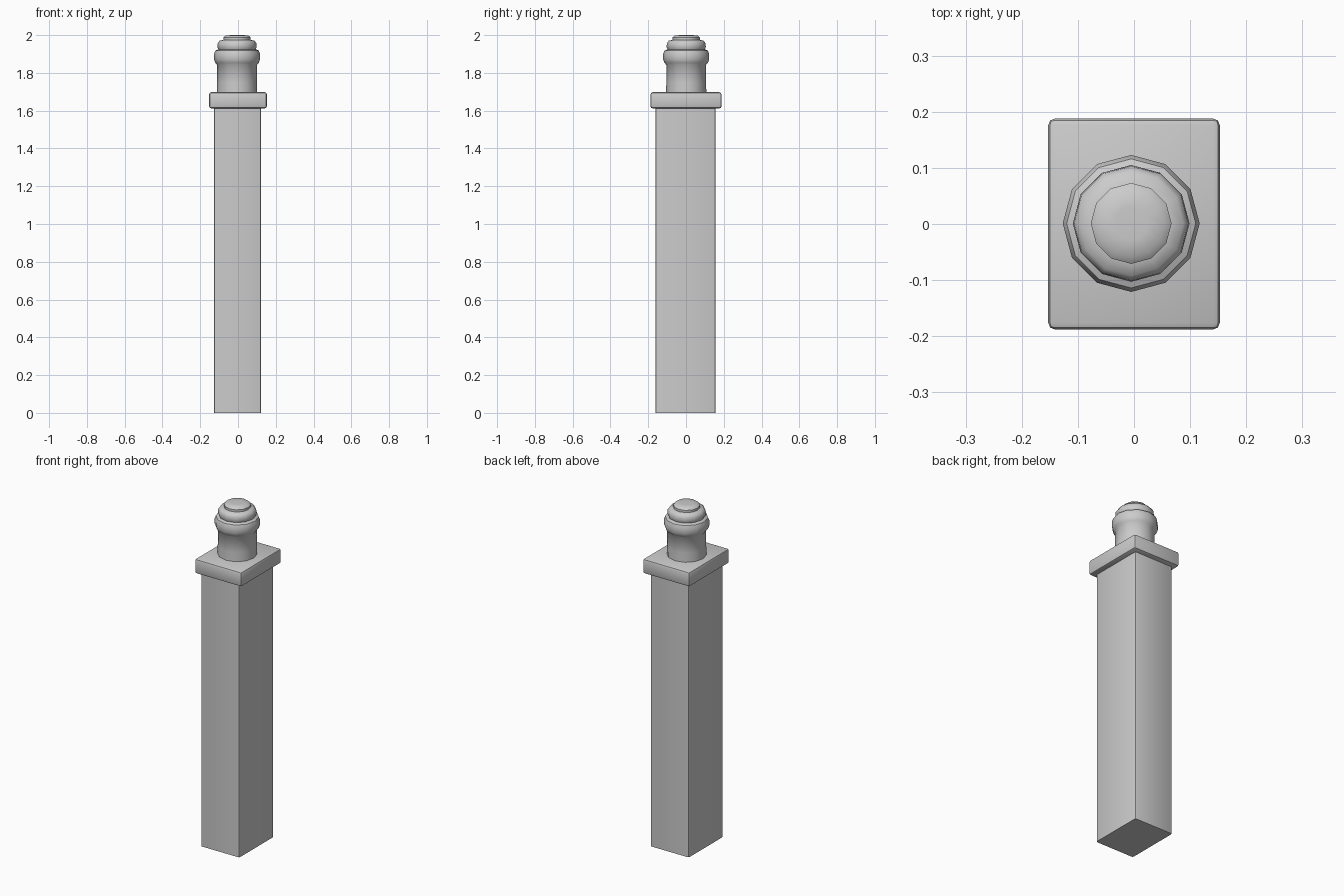
import bpy, bmesh, math

if "Cube" in bpy.data.objects:
    bpy.data.objects.remove(bpy.data.objects["Cube"])


def finish(obj, angle):
    bpy.ops.object.select_all(action='DESELECT')
    obj.select_set(True)
    bpy.context.view_layer.objects.active = obj
    bpy.ops.object.shade_smooth_by_angle(angle=math.radians(angle))


def box(name, x0, x1, y0, y1, z0, z1, bevel, vertical_only=False):
    bpy.ops.mesh.primitive_cube_add(size=1)
    obj = bpy.context.object
    obj.name = name
    bm = bmesh.new()
    bm.from_mesh(obj.data)
    for v in bm.verts:
        v.co.x = x1 if v.co.x > 0 else x0
        v.co.y = y1 if v.co.y > 0 else y0
        v.co.z = z1 if v.co.z > 0 else z0
    edges = [e for e in bm.edges
             if not vertical_only or abs(e.verts[0].co.z - e.verts[1].co.z) > 0.01]
    bmesh.ops.bevel(bm, geom=edges, offset=bevel, segments=2, profile=0.5, affect='EDGES')
    bm.to_mesh(obj.data)
    bm.free()
    finish(obj, 40)
    return obj


def lathe(name, profile, sides, cx, cy):
    bm = bmesh.new()
    rings = []
    for r, z in profile:
        rings.append([bm.verts.new((cx + r * math.cos(2 * math.pi * i / sides),
                                    cy + r * math.sin(2 * math.pi * i / sides), z))
                      for i in range(sides)])
    for a, b in zip(rings, rings[1:]):
        for i in range(sides):
            j = (i + 1) % sides
            bm.faces.new((a[i], a[j], b[j], b[i]))
    bm.faces.new(rings[-1])
    bm.faces.new(rings[0][::-1])
    mesh = bpy.data.meshes.new(name)
    bm.to_mesh(mesh)
    bm.free()
    obj = bpy.data.objects.new(name, mesh)
    bpy.context.collection.objects.link(obj)
    finish(obj, 45)
    return obj


# Rectangular shaft
box("post_shaft", -0.128, 0.122, -0.162, 0.157, 0.0, 1.62, 0.008, True)

# Overhanging cap slab
box("post_cap", -0.153, 0.153, -0.188, 0.188, 1.612, 1.698, 0.012)

# Turned finial: neck, wide bulge, smaller ring and crown
lathe("finial", [
    (0.107, 1.69), (0.105, 1.75), (0.105, 1.842),
    (0.115, 1.853), (0.122, 1.872), (0.122, 1.9), (0.115, 1.918),
    (0.099, 1.925), (0.104, 1.937), (0.102, 1.957), (0.093, 1.97),
    (0.072, 1.975), (0.072, 1.988), (0.06, 1.998), (0.03, 2.0),
], 12, -0.005, 0.001)
